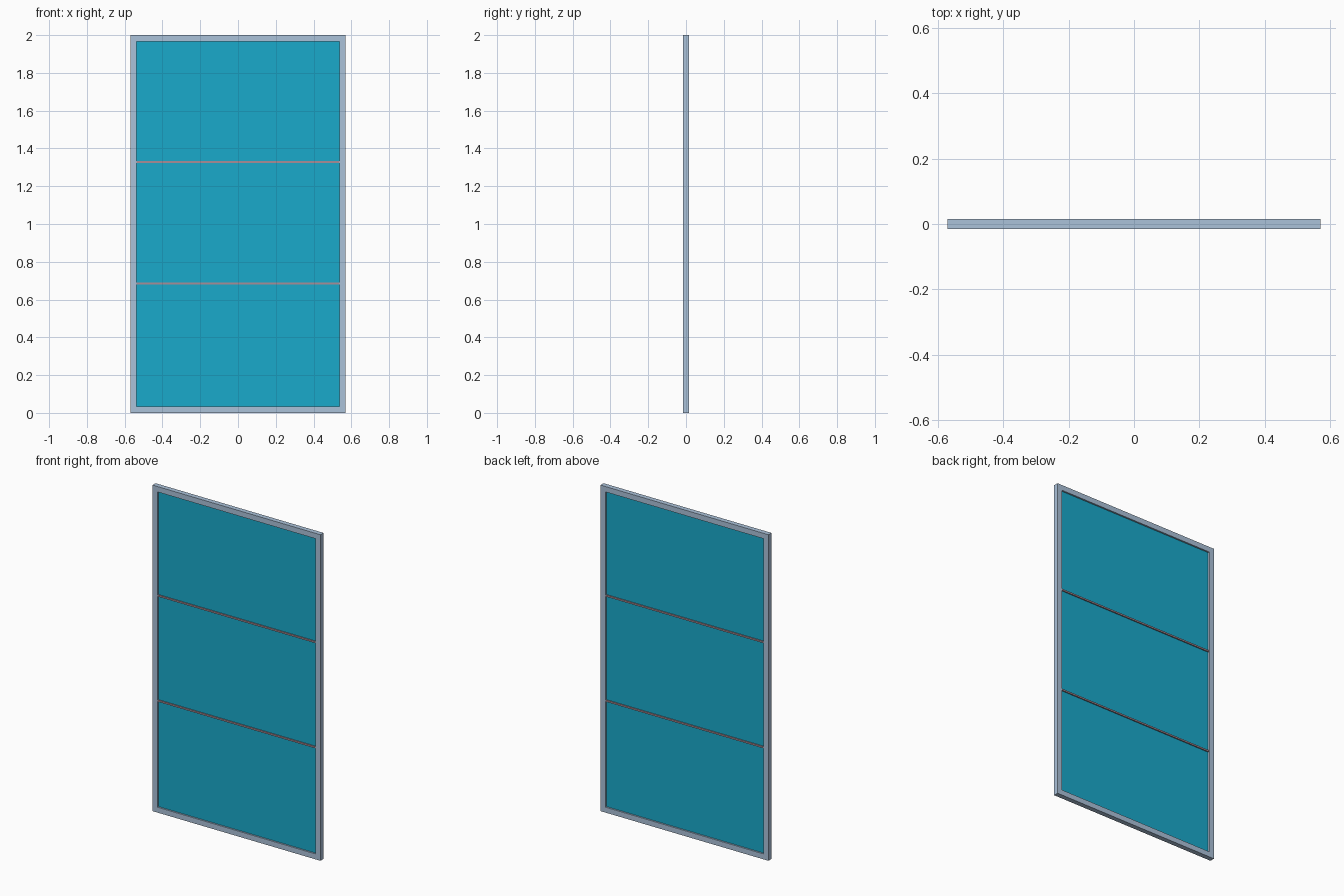
import bpy, bmesh

if "Cube" in bpy.data.objects:
    bpy.data.objects.remove(bpy.data.objects["Cube"])

W, H, D = 1.14, 2.0, 0.03        # outer frame size
B = 0.033                        # frame border width
BAR = 0.01                       # divider height
BAR_Z = (0.684, 1.329)           # divider centres


def material(name, color):
    m = bpy.data.materials.new(name)
    m.diffuse_color = (*color, 1)
    m.use_nodes = True
    m.node_tree.nodes["Principled BSDF"].inputs["Base Color"].default_value = m.diffuse_color
    return m


def add_mesh(name, bm, mat):
    me = bpy.data.meshes.new(name)
    bmesh.ops.recalc_face_normals(bm, faces=bm.faces)
    bm.to_mesh(me)
    bm.free()
    ob = bpy.data.objects.new(name, me)
    bpy.context.collection.objects.link(ob)
    me.materials.append(mat)
    return ob


def box(name, size, z, mat):
    bm = bmesh.new()
    bmesh.ops.create_cube(bm, size=1)
    bmesh.ops.scale(bm, vec=size, verts=bm.verts)
    bmesh.ops.translate(bm, vec=(0, 0, z), verts=bm.verts)
    return add_mesh(name, bm, mat)


frame_mat = material("frame_blue_grey", (0.41, 0.54, 0.70))
bar_mat = material("divider_grey", (0.40, 0.27, 0.31))
pane_mat = material("pane_cyan", (0.01, 0.40, 0.60))

# Outer frame: rectangular ring swept through the thickness
bm = bmesh.new()
signs = ((-1, -1), (1, -1), (1, 1), (-1, 1))
rings = []
for inset, y in ((0, -D / 2), (B, -D / 2), (B, D / 2), (0, D / 2)):
    rings.append([bm.verts.new((sx * (W / 2 - inset), y, H / 2 + sz * (H / 2 - inset)))
                  for sx, sz in signs])
for a, b in zip(rings, rings[1:] + rings[:1]):
    for i in range(4):
        j = (i + 1) % 4
        bm.faces.new((a[i], a[j], b[j], b[i]))
add_mesh("outer_frame", bm, frame_mat)

# Thin horizontal dividers
for i, z in enumerate(BAR_Z):
    box(f"divider_{i + 1}", (W - 2 * B, 0.024, BAR), z, bar_mat)

# Glass panes filling the gaps
edges = [B] + [e for z in BAR_Z for e in (z - BAR / 2, z + BAR / 2)] + [H - B]
for i in range(3):
    lo, hi = edges[2 * i], edges[2 * i + 1]
    box(f"pane_{i + 1}", (W - 2 * B, 0.01, hi - lo), (lo + hi) / 2, pane_mat)
